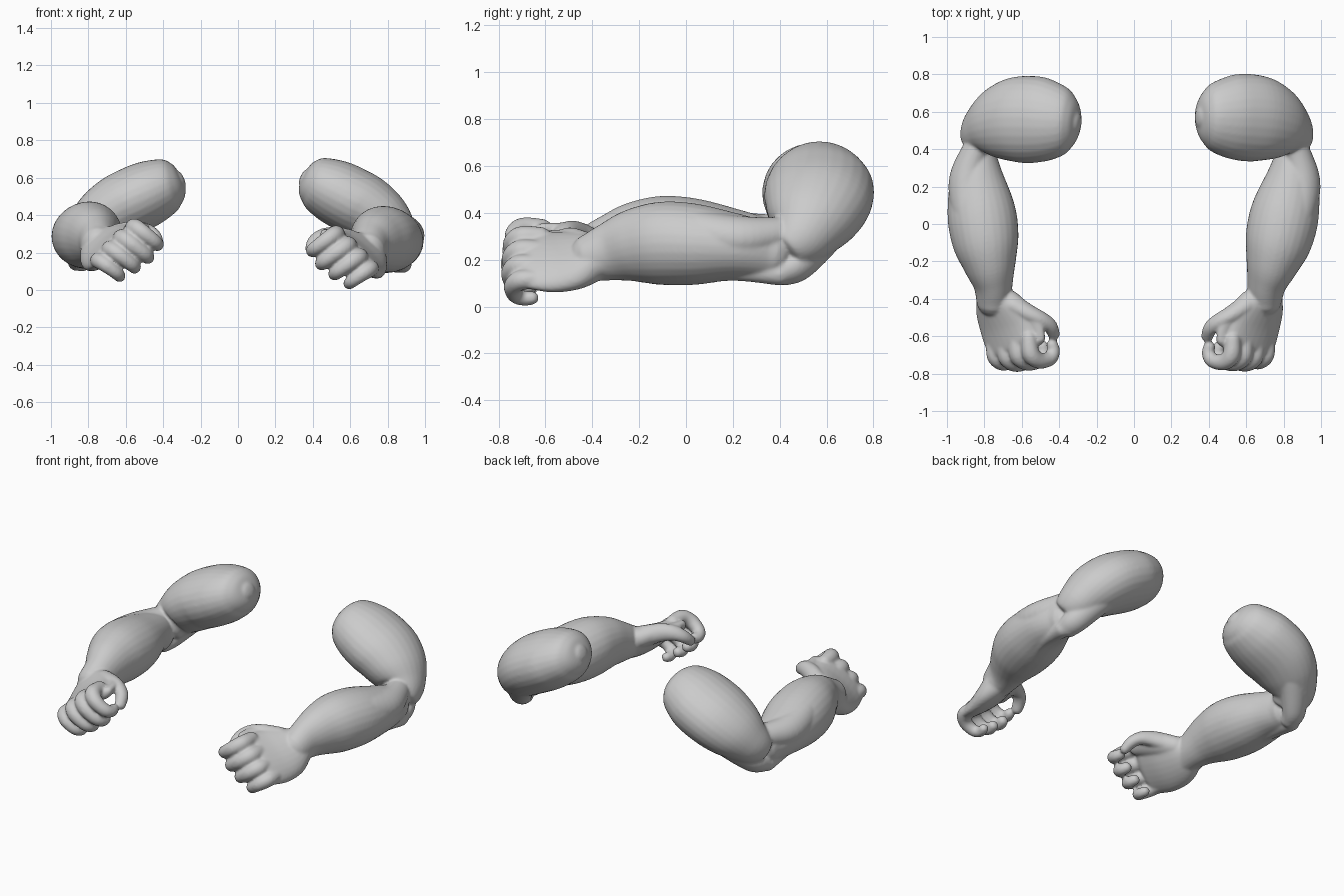
import bpy, bmesh, math
from mathutils import Vector, Matrix

if "Cube" in bpy.data.objects:
    bpy.data.objects.remove(bpy.data.objects["Cube"])

Y, N, W = Vector((0, 1, 0)), Vector((.68, 0, .73)), Vector((.73, 0, -.68))


def spline(rows, sub=5):
    """Catmull-Rom through rows of (x, y, z, a, b)."""
    p = [rows[0]] + rows + [rows[-1]]
    out = []
    for i in range(1, len(p) - 2):
        for k in range(sub):
            t = k / sub
            out.append([.5 * (2*b + (c - a)*t + (2*a - 5*b + 4*c - d)*t*t + (3*b - a - 3*c + d)*t**3)
                        for a, b, c, d in zip(*p[i - 1:i + 3])])
    return out + [list(rows[-1])]


def loft(bm, rows, ref, sides=28, bulge=1.0):
    """Closed tube of elliptical sections with rounded ends; a lies along ref."""
    pts = spline(rows)
    pos = [Vector(p[:3]) for p in pts]
    st = []
    for i, p in enumerate(pts):
        t = (pos[min(i + 1, len(pos) - 1)] - pos[max(i - 1, 0)]).normalized()
        st.append((pos[i], t, p[3], p[4]))

    def cap(s, sign):
        c, t, a, b = s
        r = min(a, b) * bulge
        return [(c + t * sign * r * math.sin(k), t, a * math.cos(k), b * math.cos(k))
                for k in (.35, .7, 1.05, 1.35)]
    st = cap(st[0], -1)[::-1] + st + cap(st[-1], 1)
    rings = []
    for c, t, a, b in st:
        u = (ref - t * ref.dot(t)).normalized()
        v = t.cross(u)
        rings.append([bm.verts.new(c + u * a * math.cos(q) + v * b * math.sin(q))
                      for q in (2 * math.pi * k / sides for k in range(sides))])
    for r, s in zip(rings, rings[1:]):
        for k in range(sides):
            j = (k + 1) % sides
            bm.faces.new((r[k], r[j], s[j], s[k]))
    bm.faces.new(rings[0][::-1])
    bm.faces.new(rings[-1])


def build_hand(bm):
    # palm and back of the hand
    loft(bm, [(.70, -.37, .212, .105, .085), (.68, -.45, .195, .155, .078), (.655, -.55, .190, .175, .066),
              (.635, -.65, .200, .172, .052)], W)
    # heel and web of the thumb
    loft(bm, [(.62, -.42, .25, .06, .06), (.555, -.50, .265, .07, .05), (.515, -.575, .275, .068, .036),
              (.50, -.64, .28, .055, .033)], W, 20)
    # four curled fingers
    for i in range(4):
        f = i / 3
        x, z = .535 + .187 * f, .292 - .182 * f
        s = (.96, 1.06, 1.0, .88)[i]
        r = (.043, .045, .043, .039)[i]
        y = .012 * (i == 3)
        prof = [(-.63, .01, 1), (-.71, .008, 1.12), (-.748, -.035, 1.05), (-.752, -.09, .95),
                (-.738, -.13, .9), (-.705, -.15, .82), (-.675, -.146, .75)]
        loft(bm, [(x + .82 * n * s, a + y, z + .57 * n * s, r * k, r * k) for a, n, k in prof], W, 16)
    # thumb
    loft(bm, [(.60, -.44, .265, .06, .05), (.525, -.495, .285, .055, .045), (.46, -.535, .285, .046, .038),
              (.42, -.575, .26, .04, .036), (.405, -.62, .222, .034, .03)], N, 16)


def build_arm(name, matrix, bend):
    bm = bmesh.new()
    build_hand(bm)
    # bend the hand inwards at the wrist
    bmesh.ops.rotate(bm, cent=(.70, -.37, .21), matrix=Matrix.Rotation(-bend, 3, 'Z'), verts=bm.verts)
    # upper arm, shoulder to elbow
    loft(bm, [(.347, .57, .602, .05, .045), (.358, .57, .597, .098, .082), (.38, .57, .588, .140, .114),
              (.42, .57, .572, .182, .145), (.50, .57, .534, .218, .17), (.58, .57, .494, .233, .178),
              (.68, .56, .44, .228, .176), (.77, .53, .37, .195, .16), (.83, .49, .30, .143, .13),
              (.85, .44, .25, .105, .11)], Y, bulge=.3)
    # triceps tendon running into the elbow point
    loft(bm, [(.66, .64, .40, .10, .09), (.77, .575, .285, .08, .085), (.845, .485, .18, .066, .075),
              (.865, .425, .147, .055, .065)], Y)
    # forearm
    loft(bm, [(.85, .36, .235, .10, .12), (.842, .22, .255, .15, .14), (.805, .05, .265, .184, .172),
              (.77, -.10, .27, .177, .178), (.737, -.22, .26, .141, .158), (.71, -.32, .235, .106, .128),
              (.70, -.40, .21, .092, .105)], Vector((1, 0, 0)))
    # outer forearm muscle and ulna ridge
    loft(bm, [(.82, .50, .34, .05, .06), (.88, .36, .31, .07, .075), (.907, .2, .30, .085, .095),
              (.86, .0, .33, .085, .085), (.80, -.14, .34, .06, .06)], N)
    loft(bm, [(.88, .40, .14, .05, .05), (.85, .2, .16, .045, .055), (.80, 0, .143, .05, .055),
              (.75, -.14, .145, .045, .045), (.71, -.34, .16, .035, .04)], N)
    bm.transform(matrix)
    bmesh.ops.recalc_face_normals(bm, faces=bm.faces)
    me = bpy.data.meshes.new(name)
    bm.to_mesh(me)
    bm.free()
    ob = bpy.data.objects.new(name, me)
    bpy.context.collection.objects.link(ob)
    # fuse the muscles into one skin
    rm = ob.modifiers.new("fuse", 'REMESH')
    rm.mode, rm.voxel_size, rm.use_smooth_shade = 'VOXEL', .008, True
    sm = ob.modifiers.new("soften", 'SMOOTH')
    sm.factor, sm.iterations = .5, 8
    return ob


build_arm("right_arm", Matrix.Identity(4), .06)

# left arm: mirrored, turned slightly outwards with the hand a little higher
mirror = Matrix.Scale(-1, 4, (1, 0, 0))
p1, p2 = Vector((-.7, 0, 0)), Vector((-.7, .6, .6))
turn = Matrix.Translation(p1 + Vector((-.004, .005, 0))) @ Matrix.Rotation(-.09, 4, 'Z') @ Matrix.Translation(-p1)
tilt = Matrix.Translation(p2) @ Matrix.Rotation(-.032, 4, 'X') @ Matrix.Rotation(.03, 4, 'Y') @ Matrix.Translation(-p2)
build_arm("left_arm", tilt @ turn @ mirror, .2)
